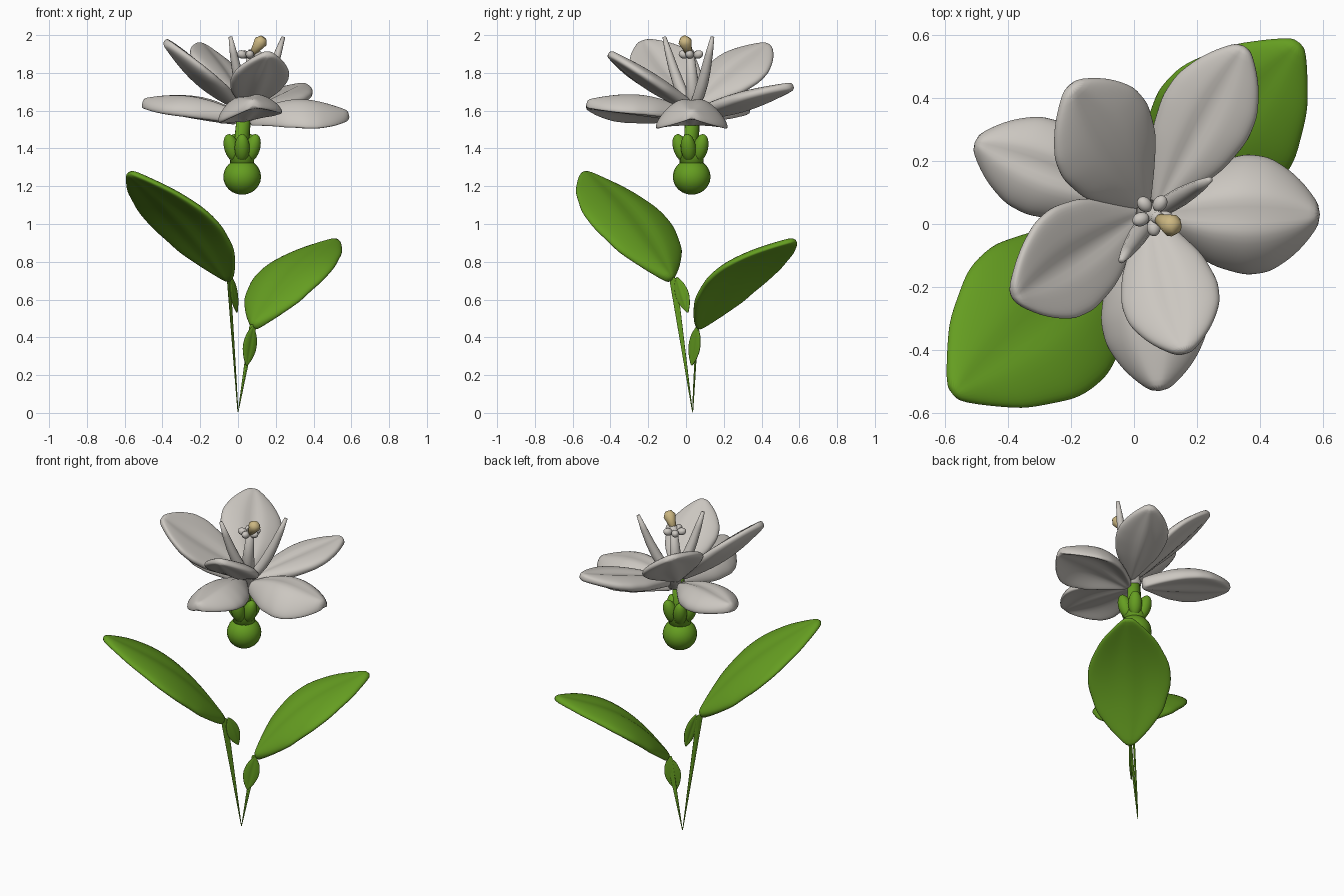
import bpy, bmesh, math
from mathutils import Vector

cube = bpy.data.objects.get("Cube")
if cube:
    bpy.data.objects.remove(cube)


def material(name, rgb):
    m = bpy.data.materials.new(name)
    m.use_nodes = True
    color = (*rgb, 1)
    m.diffuse_color = color
    m.node_tree.nodes["Principled BSDF"].inputs["Base Color"].default_value = color
    return m


WHITE = material("petal white", (0.60, 0.57, 0.53))
GREEN = material("leaf green", (0.13, 0.34, 0.015))
CREAM = material("pollen cream", (0.60, 0.47, 0.22))


def loft(name, rings, mat):
    """Skin closed rings of points, capping both ends."""
    bm = bmesh.new()
    loops = [[bm.verts.new(p) for p in ring] for ring in rings]
    n = len(loops[0])
    for a, b in zip(loops, loops[1:]):
        for i in range(n):
            bm.faces.new((a[i], a[(i + 1) % n], b[(i + 1) % n], b[i]))
    bm.faces.new(loops[0][::-1])
    bm.faces.new(loops[-1])
    bmesh.ops.recalc_face_normals(bm, faces=bm.faces)
    for f in bm.faces:
        f.smooth = True
    me = bpy.data.meshes.new(name)
    bm.to_mesh(me)
    bm.free()
    me.materials.append(mat)
    ob = bpy.data.objects.new(name, me)
    bpy.context.collection.objects.link(ob)
    return ob


def sample(table, u):
    for (a, p), (b, q) in zip(table, table[1:]):
        if u <= b:
            return p + (q - p) * (u - a) / (b - a)
    return table[-1][1]


PETAL = [(0, .12), (.15, .45), (.35, .84), (.55, 1), (.7, .94), (.85, .66), (.95, .34), (1, .14)]
LEAF = [(0, .06), (.1, .42), (.25, .8), (.45, 1), (.6, .98), (.8, .68), (.93, .32), (1, .08)]
RIBBON = [(0, .06), (1, 1)]


def blade(name, base, tip, width, arch, thick, droop, mat, outline, roll=0):
    """Thick petal or leaf with an arched midline and a creased midrib."""
    base, tip = Vector(base), Vector(tip)
    d = tip - base
    side = d.cross(Vector((0, 0, 1))).normalized()
    up = side.cross(d).normalized()
    side, up = (side * math.cos(roll) + up * math.sin(roll),
                up * math.cos(roll) - side * math.sin(roll))
    steps, n = 16, 24
    rings = []
    for k in range(steps + 1):
        u = k / steps
        w = sample(outline, u) * width / 2
        mid = base + d * u + up * arch * math.sin(math.pi * u)
        t = thick * (0.5 + 0.5 * math.sin(math.pi * min(u * .9 + .1, 1)))
        ring = []
        for i in range(n):
            a = 2 * math.pi * i / n
            v, s = math.cos(a), math.sin(a)
            puff = math.copysign(abs(s) ** 0.75, s)
            crease = 0.25 * thick * math.exp(-(v / 0.14) ** 2) * math.sin(math.pi * u)
            h = t / 2 * puff - droop * w * v * v - crease
            ring.append(mid + side * w * v + up * h)
        rings.append(ring)
    ob = loft(name, rings, mat)
    sub = ob.modifiers.new("smooth", "SUBSURF")
    sub.levels = sub.render_levels = 1
    return ob


def tube(name, points, radii, mat, n=12):
    """Round tapered tube through a few points."""
    pts = [Vector(p) for p in points]
    rings = []
    for i, p in enumerate(pts):
        d = pts[min(i + 1, len(pts) - 1)] - pts[max(i - 1, 0)]
        q = d.to_track_quat('Z', 'Y')
        rings.append([p + q @ Vector((math.cos(a), math.sin(a), 0)) * radii[i]
                      for a in (2 * math.pi * j / n for j in range(n))])
    return loft(name, rings, mat)


def ellipsoid(name, a, b, radius, mat):
    """Ellipsoid stretched between two end points."""
    a, b = Vector(a), Vector(b)
    bpy.ops.mesh.primitive_uv_sphere_add(segments=20, ring_count=12, location=(a + b) / 2)
    ob = bpy.context.object
    ob.name = name
    ob.rotation_euler = (b - a).to_track_quat('Z', 'Y').to_euler()
    ob.scale = (radius, radius, (b - a).length / 2)
    bpy.ops.object.shade_smooth()
    ob.data.materials.append(mat)
    return ob


# Petals: name, base, tip, width, arch, thickness, edge droop, roll
petals = [
    ("petal_back_left", (.07, .05, 1.58), (.35, .565, 1.73), .31, .0, .09, .0, 0),
    ("petal_left", (.06, .03, 1.55), (.59, .03, 1.575), .39, .065, .1, .6, 0),
    ("petal_front_upper", (.05, .03, 1.62), (.16, -.41, 1.905), .32, .0, .08, .1, 0),
    ("petal_front_lower", (.03, .02, 1.57), (.08, -.53, 1.635), .35, .04, .1, .45, -.15),
    ("petal_front_right", (.02, .04, 1.62), (-.385, -.23, 1.965), .37, -.01, .085, -.15, .35),
    ("petal_right", (.0, .07, 1.56), (-.505, .26, 1.64), .32, .035, .11, .3, 0),
    ("petal_back", (.03, .05, 1.61), (-.2, .44, 1.95), .38, .02, .08, .05, -.35),
]
for name, base, tip, width, arch, thick, droop, roll in petals:
    blade(name, base, tip, width, arch, thick, droop, WHITE, PETAL, roll)

# Leaves
blade("leaf_right", (-.04, -.08, .70), (-.575, -.54, 1.275), .56, .06, .075, .12, GREEN, LEAF)
blade("leaf_left", (.08, .06, .45), (.525, .575, .915), .49, .08, .075, .12, GREEN, LEAF)

# Flat ribbon stems and the small upright sheaths under each leaf
root = (0, .035, 0)
edge_on = math.pi / 2
blade("stem_right", root, (-.05, -.07, .72), .045, 0, .008, 0, GREEN, RIBBON, edge_on)
blade("stem_left", root, (.08, .06, .47), .04, 0, .008, 0, GREEN, RIBBON, edge_on)
blade("sheath_right", (-.035, -.05, .72), (-.005, .01, .53), .08, 0, .015, 0, GREEN, LEAF, edge_on)
blade("sheath_left", (.08, .06, .46), (.045, .03, .25), .095, 0, .015, 0, GREEN, LEAF, edge_on)

# Seed bulb, neck and tube below the flower
cx, cy = .022, .03
ellipsoid("bulb", (cx, cy, 1.155), (cx, cy, 1.345), .1, GREEN)
tube("neck", [(cx, cy, 1.3), (cx, cy, 1.4), (cx, cy, 1.46), (.035, .035, 1.62)],
     [.065, .06, .04, .036], GREEN, 16)
for i in range(5):
    a = 2 * math.pi * i / 5 - math.pi / 2
    c, s = math.cos(a), math.sin(a)
    ellipsoid("sepal", (cx + .035 * c, cy + .035 * s, 1.33),
              (cx + .08 * c, cy + .08 * s, 1.475), .04, GREEN)

# Pistil column with its cream tip and ring of pale knobs
tube("pistil", [(.04, .035, 1.55), (.05, .035, 1.75), (.075, .02, 1.92)],
     [.05, .032, .02], WHITE)
tube("pistil_tip", [(.07, .02, 1.89), (.10, .005, 1.935), (.12, -.005, 1.965), (.135, -.012, 1.985)],
     [.015, .026, .036, .02], CREAM)
for i in range(5):
    a = 2 * math.pi * i / 5 + 1
    c, s = math.cos(a), math.sin(a)
    ellipsoid("pale_knob", (.06 + .015 * c, .03 + .015 * s, 1.89),
              (.06 + .068 * c, .03 + .068 * s, 1.905), .022, WHITE)

# Two curved horns beside the pistil
for name, tip in (("horn_left", (.24, .14, 1.99)), ("horn_right", (-.04, -.115, 1.99))):
    base, end = Vector((.06, .035, 1.6)), Vector(tip)
    pts = []
    for k in range(7):
        u = k / 6
        p = base.lerp(end, u)
        p.z -= .05 * math.sin(math.pi * u)
        pts.append(p)
    tube(name, pts, [.022, .028, .03, .03, .026, .02, .01], WHITE)
